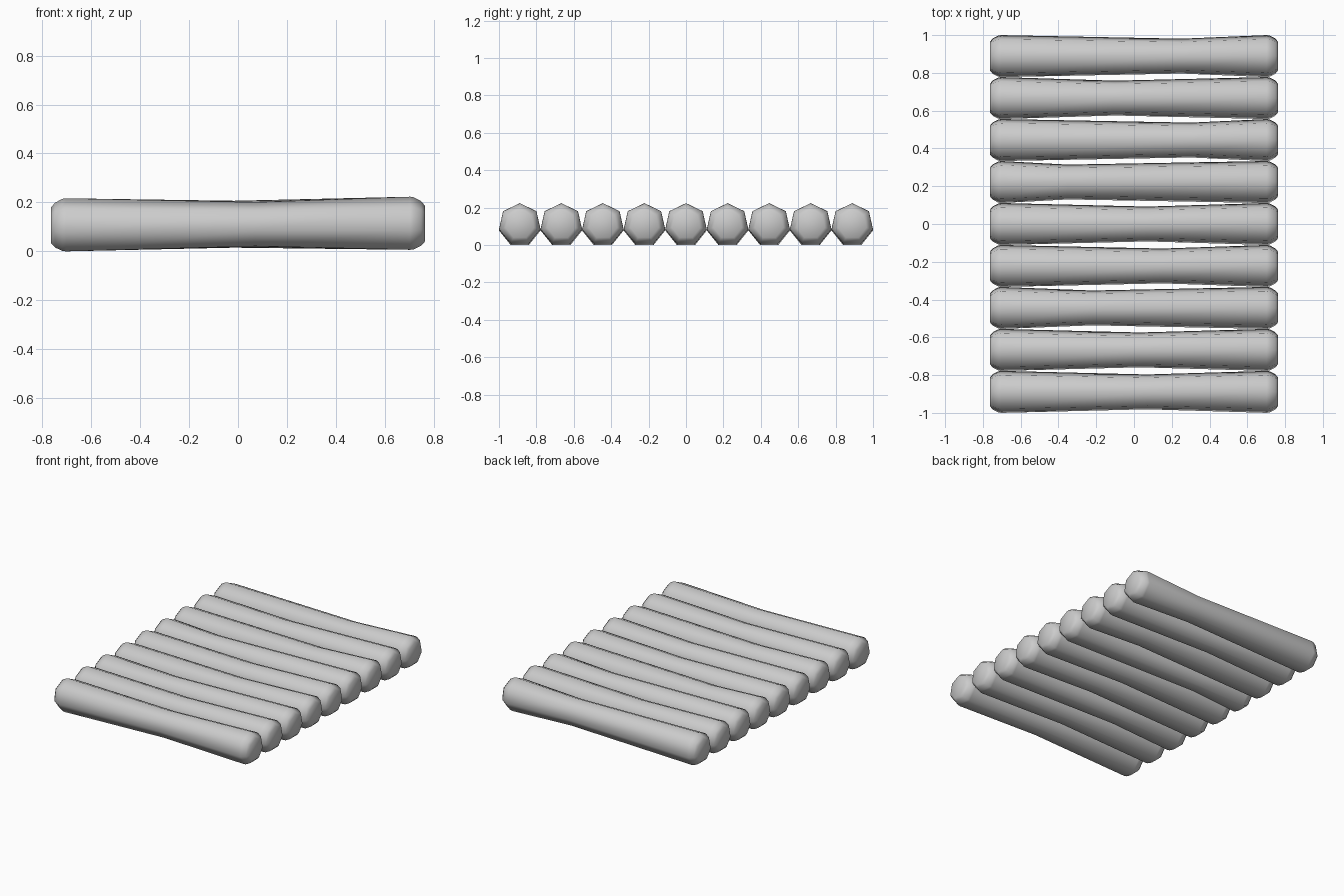
import bpy
import bmesh
from math import cos, sin, pi

old = bpy.data.objects.get("Cube")
if old:
    bpy.data.objects.remove(old)

SIDES = 7
SPACING = 0.2222
RADIUS = 0.114
HALF = 0.763

wood = bpy.data.materials.new("plain grey")
wood.diffuse_color = (0.6, 0.6, 0.6, 1)
wood.use_nodes = True
wood.node_tree.nodes["Principled BSDF"].inputs["Base Color"].default_value = (0.6, 0.6, 0.6, 1)


def make_log(name, y, waist_x):
    """Seven-sided log with rounded ends and a narrow waist."""
    stations = [(-HALF, 0.68), (-HALF + 0.015, 0.84), (-HALF + 0.045, 0.98), (-HALF + 0.06, 1),
                (waist_x, 0.83),
                (HALF - 0.06, 1), (HALF - 0.045, 0.98), (HALF - 0.015, 0.84), (HALF, 0.68)]
    bm = bmesh.new()
    rings = []
    for x, scale in stations:
        r = RADIUS * scale
        z = RADIUS * cos(pi / SIDES) + 0.0035 * (1 + x / HALF)
        rings.append([bm.verts.new((x, y + r * sin(2 * pi * i / SIDES),
                                    z + r * cos(2 * pi * i / SIDES))) for i in range(SIDES)])
    for a, b in zip(rings, rings[1:]):
        for i in range(SIDES):
            j = (i + 1) % SIDES
            bm.faces.new((a[i], a[j], b[j], b[i]))
    bm.faces.new(rings[0])
    bm.faces.new(rings[-1])
    bmesh.ops.recalc_face_normals(bm, faces=bm.faces)
    mesh = bpy.data.meshes.new(name)
    bm.to_mesh(mesh)
    bm.free()
    mesh.materials.append(wood)
    mesh.shade_smooth()
    log = bpy.data.objects.new(name, mesh)
    bpy.context.collection.objects.link(log)


# Row of logs from front to back, each with its own waist position
waists = [0.07, 0.03, -0.22, 0.15, 0.07, -0.35, 0.3, -0.1, 0.25]
for n, waist in enumerate(waists):
    make_log(f"log_{n + 1}", (n - 4) * SPACING, waist)
